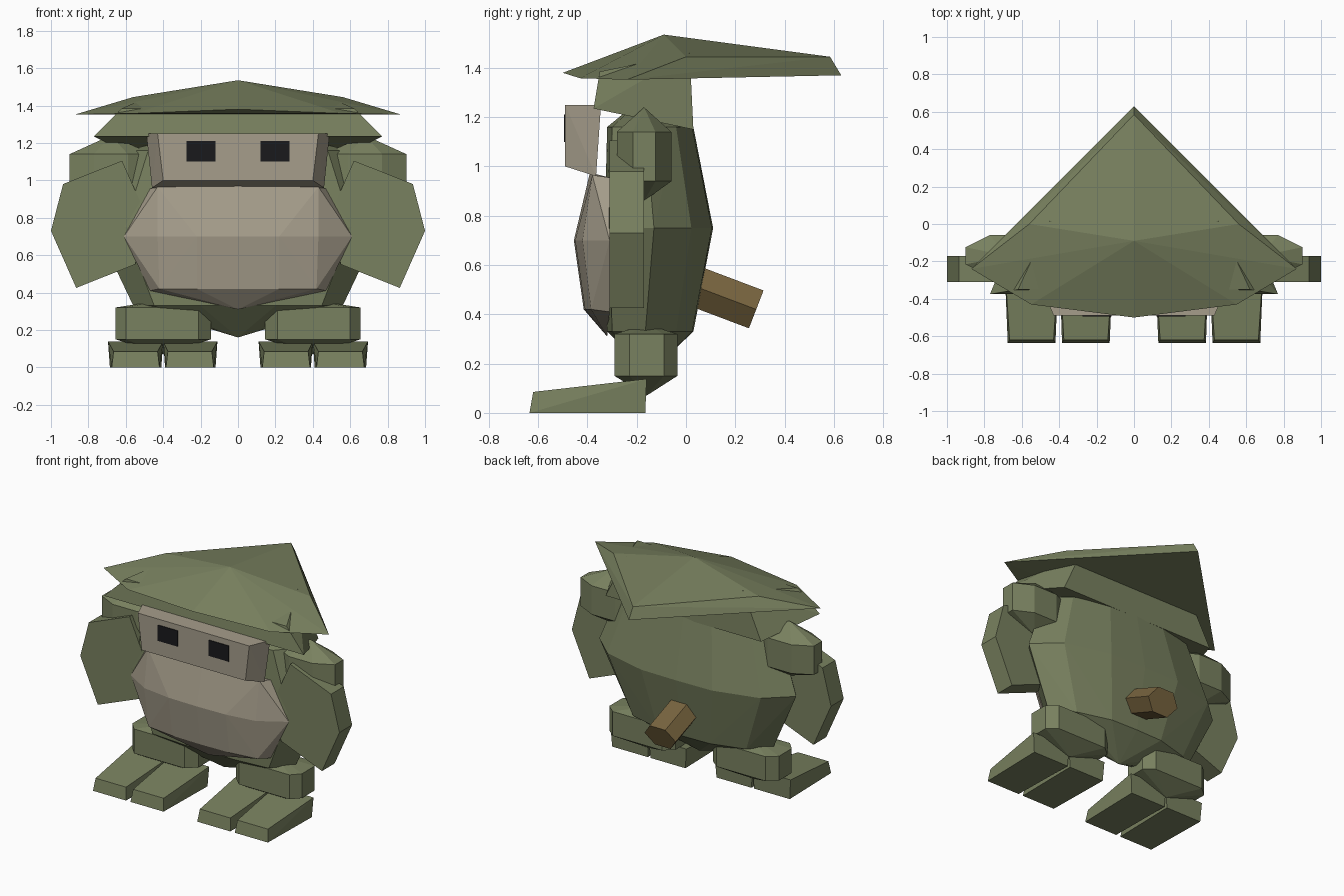
import bpy, bmesh, math
from mathutils import Vector

if "Cube" in bpy.data.objects:
    bpy.data.objects.remove(bpy.data.objects["Cube"])


def material(name, rgb):
    m = bpy.data.materials.new(name)
    m.diffuse_color = (*rgb, 1)
    m.use_nodes = True
    m.node_tree.nodes["Principled BSDF"].inputs["Base Color"].default_value = m.diffuse_color
    return m


GREEN = material("moss_green", (0.19, 0.22, 0.115))
TAN = material("tan", (0.38, 0.34, 0.26))
BROWN = material("tail_brown", (0.19, 0.13, 0.05))
BLACK = material("eye_black", (0.01, 0.01, 0.012))


def hull(name, pts, mat, both=False):
    """Flat-faced convex solid through pts; both=True mirrors the points in x."""
    pts = list(pts)
    if both:
        pts += [(-x, y, z) for x, y, z in pts if abs(x) > 1e-4]
    bm = bmesh.new()
    for p in pts:
        bm.verts.new(p)
    res = bmesh.ops.convex_hull(bm, input=bm.verts)
    loose = [v for v in bm.verts if not v.link_faces]
    bmesh.ops.delete(bm, geom=loose, context='VERTS')
    bmesh.ops.dissolve_limit(bm, angle_limit=math.radians(1),
                             verts=bm.verts, edges=bm.edges)
    bmesh.ops.recalc_face_normals(bm, faces=bm.faces)
    me = bpy.data.meshes.new(name)
    bm.to_mesh(me)
    bm.free()
    me.materials.append(mat)
    ob = bpy.data.objects.new(name, me)
    bpy.context.collection.objects.link(ob)
    return ob


def pair(name, pts, mat):
    """One solid on each side."""
    hull(name + "_left", pts, mat)
    hull(name + "_right", [(-x, y, z) for x, y, z in pts], mat)


def box(x0, x1, y0, y1, z0, z1):
    return [(x, y, z) for x in (x0, x1) for y in (y0, y1) for z in (z0, z1)]


# Body: three faceted rings, closed with a tip above and below
body = [(0, -0.15, 0.16), (0, -0.15, 1.30)]
for z, hx, yf, yb in ((0.33, 0.56, -0.32, 0.03),
                      (0.75, 0.76, -0.33, 0.11),
                      (1.16, 0.60, -0.32, 0.03)):
    mid = (yf + yb) / 2
    body += [(0, yb, z), (0.36 * hx, yb - 0.005, z),
             (0.78 * hx, mid + (yb - mid) * 0.6, z), (hx, mid - 0.02, z),
             (0.80 * hx, yf + 0.02, z), (0.36 * hx, yf, z)]
hull("body", body, GREEN, True)

# Belly plate
hull("belly", [(0, -0.39, 0.975), (0.43, -0.38, 0.965), (0.47, -0.31, 0.955),
               (0, -0.455, 0.70), (0.22, -0.45, 0.70), (0.43, -0.42, 0.70),
               (0.61, -0.31, 0.70),
               (0, -0.415, 0.42), (0.22, -0.41, 0.42), (0.42, -0.385, 0.42),
               (0.47, -0.31, 0.41), (0, -0.32, 0.31)], TAN, True)

# Face plate and eyes
hull("face", [(0.43, -0.49, 1.25), (0.40, -0.49, 1.00),
              (0.49, -0.345, 1.25), (0.46, -0.365, 0.96)], TAN, True)
pair("eye", box(0.12, 0.275, -0.495, -0.47, 1.10, 1.21), BLACK)

# Hat band, whose corners poke through the hat
hull("hat_band", [(0.77, -0.375, 1.235), (0.60, 0.03, 1.15),
                  (0.45, 0.015, 1.46), (0.62, -0.35, 1.385)], GREEN, True)

# Pointed hat
hull("hat", [(0, -0.09, 1.535), (0, 0.585, 1.445), (0, 0.63, 1.37),
             (0.56, 0.0, 1.445), (0.87, -0.24, 1.352),
             (0.55, -0.43, 1.358), (0, -0.50, 1.38)], GREEN, True)

# Shoulders: octagonal drums with pointed ends
shoulder = [(0.68, -0.17, 1.24), (0.68, -0.17, 0.86)]
for i in range(8):
    a = math.radians(45 * i + 22.5)
    for z in (0.94, 1.14):
        shoulder.append((0.68 + 0.238 * math.cos(a), -0.17 + 0.12 * math.sin(a), z))
pair("shoulder", shoulder, GREEN)

# Flat hexagonal forearms
outline = [(1.0, 0.73), (0.935, 0.98), (0.62, 1.105),
           (0.485, 0.80), (0.55, 0.55), (0.865, 0.425)]
pair("forearm", [(x, y, z) for x, z in outline for y in (-0.31, -0.17)], GREEN)

# Legs: squat drums tapering down into the feet
ring = [(0.21, -0.29), (0.60, -0.29), (0.655, -0.23), (0.655, -0.09),
        (0.59, -0.035), (0.21, -0.035), (0.145, -0.09), (0.145, -0.23)]
leg = [(x, y, z) for x, y in ring for z in (0.15, 0.32)]
pair("leg", leg + [(0.40, -0.16, 0.36), (0.40, -0.16, 0.07)], GREEN)

# Two wedge toes per foot: front edge (f) narrower than back edge (b)
for name, f0, f1, b0, b1 in (("inner_toe", 0.13, 0.385, 0.11, 0.40),
                             ("outer_toe", 0.42, 0.675, 0.40, 0.695)):
    toe = []
    for f, b, s in ((f0, b0, 1), (f1, b1, -1)):
        toe += [(f, -0.635, 0), (f + 0.01 * s, -0.62, 0.085),
                (b + 0.01 * s, -0.165, 0), (b, -0.16, 0.138)]
    pair(name, toe, GREEN)

# Tail: tilted hexagonal prism
axis = Vector((0, 0.22, -0.085)).normalized()
up = Vector((1, 0, 0)).cross(axis)
tail = []
for i in range(6):
    a = math.radians(60 * i)
    off = Vector((1, 0, 0)) * 0.12 * math.cos(a) + up * 0.095 * math.sin(a)
    for end in (Vector((0, 0.02, 0.52)), Vector((0, 0.285, 0.42))):
        tail.append(tuple(end + off))
hull("tail", tail, BROWN)
